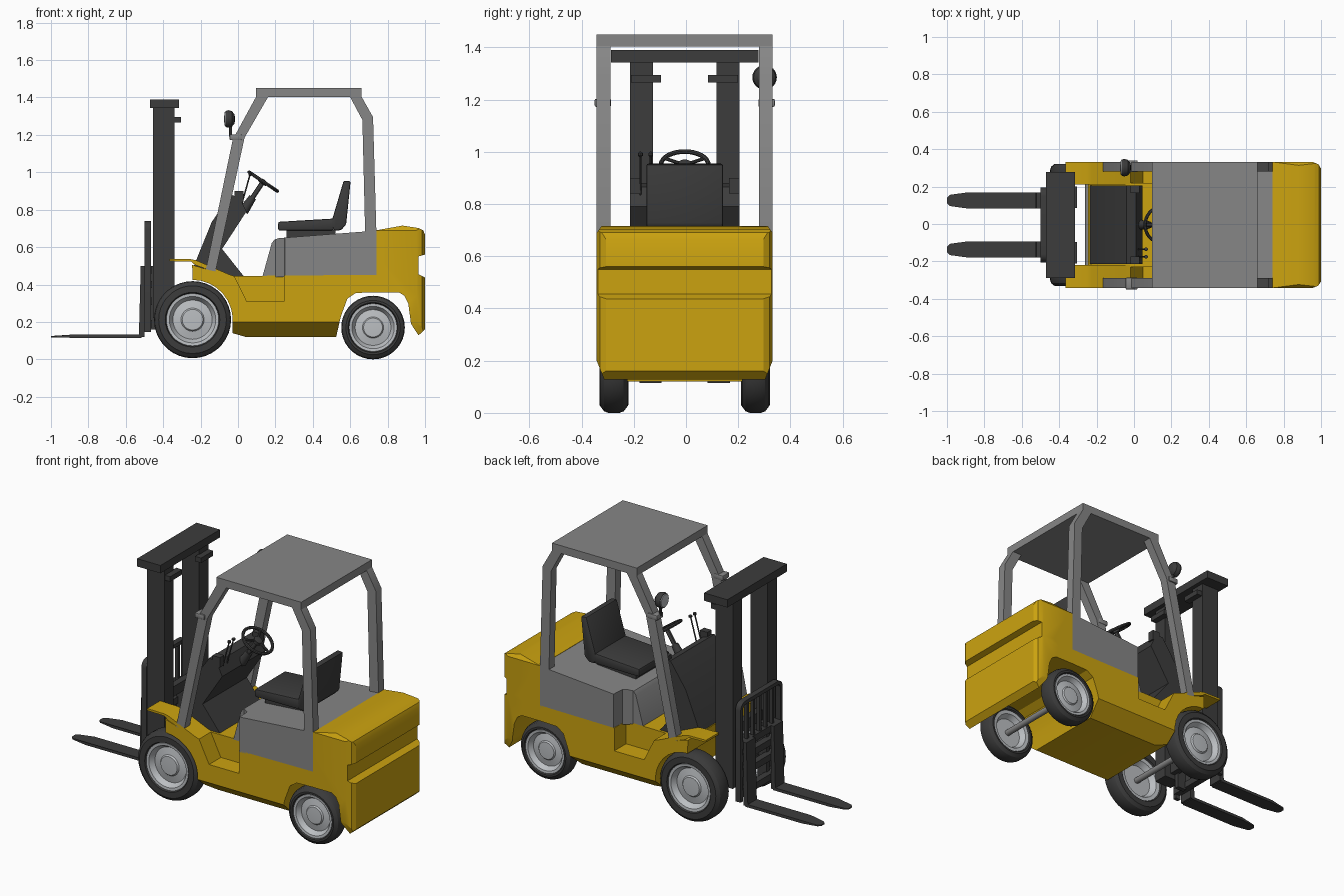
import bpy, bmesh, math
from mathutils import Vector, Matrix

if "Cube" in bpy.data.objects:
    bpy.data.objects.remove(bpy.data.objects["Cube"])

def material(name, r, g, b):
    m = bpy.data.materials.new(name)
    m.diffuse_color = (r, g, b, 1)
    m.use_nodes = True
    m.node_tree.nodes["Principled BSDF"].inputs["Base Color"].default_value = m.diffuse_color
    return m

YELLOW = material("yellow paint", 0.60, 0.365, 0.005)
GREY = material("mid grey", 0.24, 0.24, 0.24)
DARK = material("charcoal", 0.045, 0.045, 0.045)
SILVER = material("silver", 0.50, 0.52, 0.54)
W = 0.337  # half width of the truck

def finish(name, bm, mat):
    bmesh.ops.recalc_face_normals(bm, faces=bm.faces)
    me = bpy.data.meshes.new(name)
    bm.to_mesh(me)
    bm.free()
    ob = bpy.data.objects.new(name, me)
    bpy.context.collection.objects.link(ob)
    me.materials.append(mat)
    return ob

def prism(name, pts, axis, a, b, mat, bevel=0):
    """Extrude a 2D outline along an axis from a to b."""
    put = {'x': lambda p, t: (t, p[0], p[1]), 'y': lambda p, t: (p[0], t, p[1]),
           'z': lambda p, t: (p[0], p[1], t)}[axis]
    bm = bmesh.new()
    lo = [bm.verts.new(put(p, a)) for p in pts]
    hi = [bm.verts.new(put(p, b)) for p in pts]
    bm.faces.new(lo)
    bm.faces.new(hi[::-1])
    for i in range(len(pts)):
        j = (i + 1) % len(pts)
        bm.faces.new((lo[i], lo[j], hi[j], hi[i]))
    if bevel:
        bmesh.ops.recalc_face_normals(bm, faces=bm.faces)
        bmesh.ops.bevel(bm, geom=bm.edges[:], offset=bevel, segments=2, affect='EDGES', profile=0.5)
    return finish(name, bm, mat)

def box(name, x, y, z, mat, bevel=0):
    return prism(name, [(x[0], z[0]), (x[1], z[0]), (x[1], z[1]), (x[0], z[1])], 'y', y[0], y[1], mat, bevel)

def lathe(name, profile, centre, direction, mat, segs=36):
    """Spin (radius, offset) points about a direction."""
    bm = bmesh.new()
    rot = Vector((0, 0, 1)).rotation_difference(Vector(direction)).to_matrix()
    rings = []
    for r, h in profile:
        if r == 0:
            rings.append([bm.verts.new(rot @ Vector((0, 0, h)) + Vector(centre))])
        else:
            rings.append([bm.verts.new(rot @ Vector((r * math.cos(t), r * math.sin(t), h)) + Vector(centre))
                          for t in (2 * math.pi * k / segs for k in range(segs))])
    for A, B in zip(rings, rings[1:]):
        for k in range(segs):
            n = (k + 1) % segs
            quad = [A[k % len(A)], A[n % len(A)], B[n % len(B)], B[k % len(B)]]
            bm.faces.new(list(dict.fromkeys(quad)))
    return finish(name, bm, mat)

def rod(name, p, q, r, mat, segs=12):
    d = Vector(q) - Vector(p)
    return lathe(name, [(0, 0), (r, 0), (r, d.length), (0, d.length)], p, d, mat, segs)

def cut(ob, cutter, op):
    """Apply a boolean and discard the cutter."""
    m = ob.modifiers.new("cut", 'BOOLEAN')
    m.operation, m.object, m.solver = op, cutter, 'EXACT'
    me = bpy.data.meshes.new_from_object(ob.evaluated_get(bpy.context.evaluated_depsgraph_get()))
    ob.modifiers.clear()
    ob.data = me
    bpy.data.objects.remove(cutter)

def arc(cx, cz, r, a0, a1, n):
    return [(cx + r * math.cos(math.radians(a0 + (a1 - a0) * i / n)),
             cz + r * math.sin(math.radians(a0 + (a1 - a0) * i / n))) for i in range(n + 1)]

# chassis: side outline, chamfered belly, step recesses
body = prism("chassis", [(-0.245, 0.505), (-0.05, 0.445), (0.74, 0.452), (0.74, 0.358), (0.63, 0.355),
             (0.585, 0.325), (0.55, 0.23), (0.525, 0.12), (0.04, 0.12), (-0.03, 0.14)]
             + arc(-0.243, 0.21, 0.215, -8, 90, 8), 'y', -W, W, YELLOW)
cut(body, prism("belly_cutter", [(-0.24, 0.119), (0.24, 0.119), (W, 0.2), (W, 0.8), (-W, 0.8), (-W, 0.2)],
                'x', -0.5, 0.8, YELLOW), 'INTERSECT')
for s in (-1, 1):
    cut(body, prism("step_cutter", [(-0.025, 0.6), (-0.025, 0.43), (0.04, 0.31), (0.245, 0.31), (0.245, 0.6)],
                    'y', s * 0.225, s * 0.4, YELLOW), 'DIFFERENCE')

# counterweight with rear groove and chamfered corners
cw = prism("counterweight", [(0.74, 0.69), (0.88, 0.715), (0.965, 0.702), (0.99, 0.69), (1.0, 0.665), (1.0, 0.56),
           (0.965, 0.55), (0.965, 0.455), (1.0, 0.437), (1.0, 0.16), (0.965, 0.128), (0.925, 0.19), (0.91, 0.3),
           (0.89, 0.34), (0.86, 0.358), (0.74, 0.358)], 'y', -W, W, YELLOW)
cut(cw, prism("plan_cutter", [(0.7, -W), (0.955, -W), (0.985, -0.325), (1.001, -0.3), (1.001, 0.3), (0.985, 0.325),
                              (0.955, W), (0.7, W)], 'z', 0, 1, YELLOW), 'INTERSECT')
cut(cw, prism("section_cutter", [(-0.305, 0.12), (0.305, 0.12), (W, 0.2), (W, 0.69), (0.315, 0.72), (-0.315, 0.72),
                                 (-W, 0.69), (-W, 0.2)], 'x', 0.6, 1.1, YELLOW), 'INTERSECT')

# engine cover, narrowing beside the steps
hood = prism("engine_cover", [(0.13, 0.44), (0.18, 0.62), (0.195, 0.64), (0.22, 0.648), (0.74, 0.688), (0.74, 0.44)],
             'y', -W, W, GREY)
cut(hood, prism("cover_cutter", [(0.1, -0.225), (0.2, -0.225), (0.245, -0.26), (0.25, -W), (0.8, -W), (0.8, W),
                                 (0.25, W), (0.245, 0.26), (0.2, 0.225), (0.1, 0.225)], 'z', 0.3, 0.9, GREY), 'INTERSECT')

# dash cowl, floor pedals, control levers
prism("cowl", [(-0.24, 0.49), (-0.14, 0.735), (-0.04, 0.88), (0.01, 0.865), (0.045, 0.79), (-0.085, 0.59),
               (0.03, 0.445), (-0.06, 0.44)], 'y', -0.21, 0.21, DARK)
for y in (-0.1, 0.02, 0.12):
    prism("pedal", [(-0.07, 0.47), (-0.02, 0.5), (-0.025, 0.51), (-0.075, 0.48)], 'y', y - 0.025, y + 0.025, GREY)
for y in (-0.17, -0.13):
    rod("control_lever", (0.02, y, 0.83), (0.065, y, 0.99), 0.004, DARK, 8)
    lathe("lever_knob", [(0, -0.012), (0.01, -0.005), (0.01, 0.005), (0, 0.012)], (0.065, y, 0.99), (0, 0, 1), DARK, 10)
for y in (-0.19, 0.19):
    box("dash_switch_block", (-0.02, 0.03), (y - 0.02, y + 0.02), (0.84, 0.90), DARK)

# steering wheel and column
axis = Vector((-0.56, 0, -0.83)).normalized()
hub = Vector((0.135, 0, 0.95))
rod("steering_column", hub, hub + axis * 0.2, 0.013, DARK)
lathe("column_sleeve", [(0, 0), (0.02, 0), (0.028, 0.09), (0, 0.09)], hub + axis * 0.1, axis, DARK, 16)
lathe("steering_rim", [(0.091 + 0.009 * math.cos(t), 0.009 * math.sin(t))
                       for t in (math.pi * k / 4 for k in range(9))], hub, axis, DARK, 32)
side = Vector((0, 1, 0))
up = axis.cross(side)
for a in (90, 210, 330):
    d = side * math.cos(math.radians(a)) + up * math.sin(math.radians(a))
    rod("steering_spoke", hub, hub + d * 0.09, 0.007, DARK, 8)
lathe("steering_hub", [(0, -0.012), (0.025, -0.008), (0.025, 0.012), (0, 0.015)], hub, axis, DARK, 16)

# seat
box("seat_base", (0.26, 0.52), (-0.11, 0.11), (0.645, 0.692), DARK)
prism("seat_cushion", [(0.215, 0.688), (0.51, 0.69), (0.53, 0.75), (0.5, 0.752), (0.215, 0.735)],
      'y', -0.145, 0.145, DARK, 0.008)
prism("seat_back", [(0.5, 0.735), (0.565, 0.955), (0.602, 0.952), (0.578, 0.72), (0.55, 0.69), (0.51, 0.69)],
      'y', -0.147, 0.147, DARK, 0.008)

# overhead guard
box("guard_roof", (0.095, 0.66), (-W, W), (1.403, 1.45), GREY)
for s in (-1, 1):
    a, b = s * 0.285, s * W
    prism("front_pillar", [(-0.172, 0.48), (-0.12, 0.47), (0.035, 1.185), (0.165, 1.41), (0.1, 1.41), (-0.028, 1.175)],
          'y', a, b, GREY)
    prism("rear_pillar", [(0.68, 0.67), (0.74, 0.675), (0.722, 1.295), (0.66, 1.405), (0.598, 1.405), (0.665, 1.28)],
          'y', a, b, GREY)
    box("lamp_bracket", (-0.045, 0.02), (s * 0.282, s * 0.345), (1.172, 1.203), GREY, 0.006)

    # front fender plate
    prism("front_fender", [(-0.365, 0.525), (-0.25, 0.522), (-0.23, 0.505), (-0.04, 0.435), (0.035, 0.305),
                           (0.047, 0.31), (-0.02, 0.445), (-0.05, 0.455), (-0.225, 0.53), (-0.25, 0.535), (-0.365, 0.537)],
          'y', s * 0.215, s * W, YELLOW)

    # wheels: chamfered tyre with dished rim
    for part, x, r, rim in (("front", -0.243, 0.206, 0.138), ("rear", 0.722, 0.17, 0.126)):
        z = 0.212 if part == "front" else 0.17
        c = (x, s * 0.271, z)
        h = 0.056 if part == "front" else 0.052
        lathe(part + "_tyre", [(rim, -h * 0.7), (rim + 0.008, -h), (r - 0.025, -h), (r - 0.006, -h * 0.72), (r, -h * 0.4),
              (r, h * 0.4), (r - 0.006, h * 0.72), (r - 0.025, h), (rim + 0.008, h), (rim, h * 0.7), (rim, -h * 0.7)],
              c, (0, s, 0), DARK)
        lathe(part + "_rim", [(0, -0.01), (rim * 0.7, -0.01), (rim * 0.85, -h * 0.8), (rim + 0.002, -h * 0.85),
              (rim + 0.002, h * 0.88), (rim * 0.9, h * 0.85), (rim * 0.76, h * 0.3), (rim * 0.45, h * 0.45),
              (rim * 0.4, h * 0.6), (0, h * 0.65)], c, (0, s, 0), SILVER)

    # mast uprights and brackets
    box("mast_upright", (-0.455, -0.34), (s * 0.122, s * 0.21), (0.22, 1.35), DARK)
    box("mast_bracket", (-0.345, -0.305), (s * 0.09, s * 0.205), (1.265, 1.295), DARK)

    # forks: upright shank and tapered blade
    prism("fork_shank", [(-0.53, 0.12), (-0.5, 0.12), (-0.5, 0.5), (-0.52, 0.5)], 'y', s * 0.088, s * 0.174, DARK)
    y = s * 0.131
    blade = prism("fork_blade", [(-0.515, y - 0.043), (-0.89, y - 0.043), (-0.985, y - 0.03), (-1.0, y - 0.015),
                  (-1.0, y + 0.015), (-0.985, y + 0.03), (-0.89, y + 0.043), (-0.515, y + 0.043)],
                  'z', 0.115, 0.132, DARK)
    for v in blade.data.vertices:
        if v.co.x < -0.95:
            v.co.z = 0.118 + (v.co.z - 0.115) * 0.4

for name, x, z in (("front_axle", -0.243, 0.212), ("rear_axle", 0.722, 0.17)):
    rod(name, (x, -0.27, z), (x, 0.27, z), 0.018, GREY, 16)

# work lamp on the left pillar
rod("lamp_stalk", (-0.04, 0.306, 1.19), (-0.04, 0.306, 1.26), 0.008, DARK)
lathe("lamp_shell", [(0, -0.03), (0.025, -0.026), (0.042, -0.012), (0.047, 0.008), (0.042, 0.022), (0, 0.022)],
      (-0.045, 0.306, 1.285), (-1, 0, 0), DARK, 24)
lathe("lamp_lens", [(0.041, 0.02), (0.036, 0.026), (0, 0.031)], (-0.045, 0.306, 1.285), (-1, 0, 0), SILVER, 24)

# mast cross members
box("mast_top_bar", (-0.47, -0.315), (-0.283, 0.283), (1.343, 1.39), DARK)
for z in (0.25, 0.5):
    box("mast_cross_member", (-0.42, -0.38), (-0.13, 0.13), (z, z + 0.06), DARK)

# fork carriage and load backrest: rounded hoop, bars and rails
outer = [(0.2, 0.145)] + arc(0.155, 0.695, 0.045, 0, 90, 5)
inner = [(0.178, 0.145)] + arc(0.155, 0.695, 0.023, 0, 90, 5)
mirror = lambda pts: [(-a, b) for a, b in pts[::-1]]
prism("backrest_hoop", outer + mirror(outer) + mirror(inner)[::-1] + inner[::-1], 'x', -0.5, -0.466, DARK)
for k in range(5):
    y = -0.12 + 0.06 * k
    box("backrest_bar", (-0.493, -0.473), (y - 0.008, y + 0.008), (0.48, 0.725), DARK)
for z in (0.17, 0.29, 0.38, 0.46):
    box("carriage_rail", (-0.5, -0.46), (-0.19, 0.19), (z, z + 0.04), DARK)
for s in (-1, 1):
    box("carriage_roller_plate", (-0.47, -0.41), (s * 0.09, s * 0.118), (0.16, 0.5), DARK)

# centre the truck and smooth rounded parts
for ob in bpy.context.scene.objects:
    ob.data.transform(Matrix.Translation((0, -0.005, 0)))
    ob.select_set(True)
bpy.context.view_layer.objects.active = body
bpy.ops.object.shade_smooth_by_angle(angle=math.radians(30))
